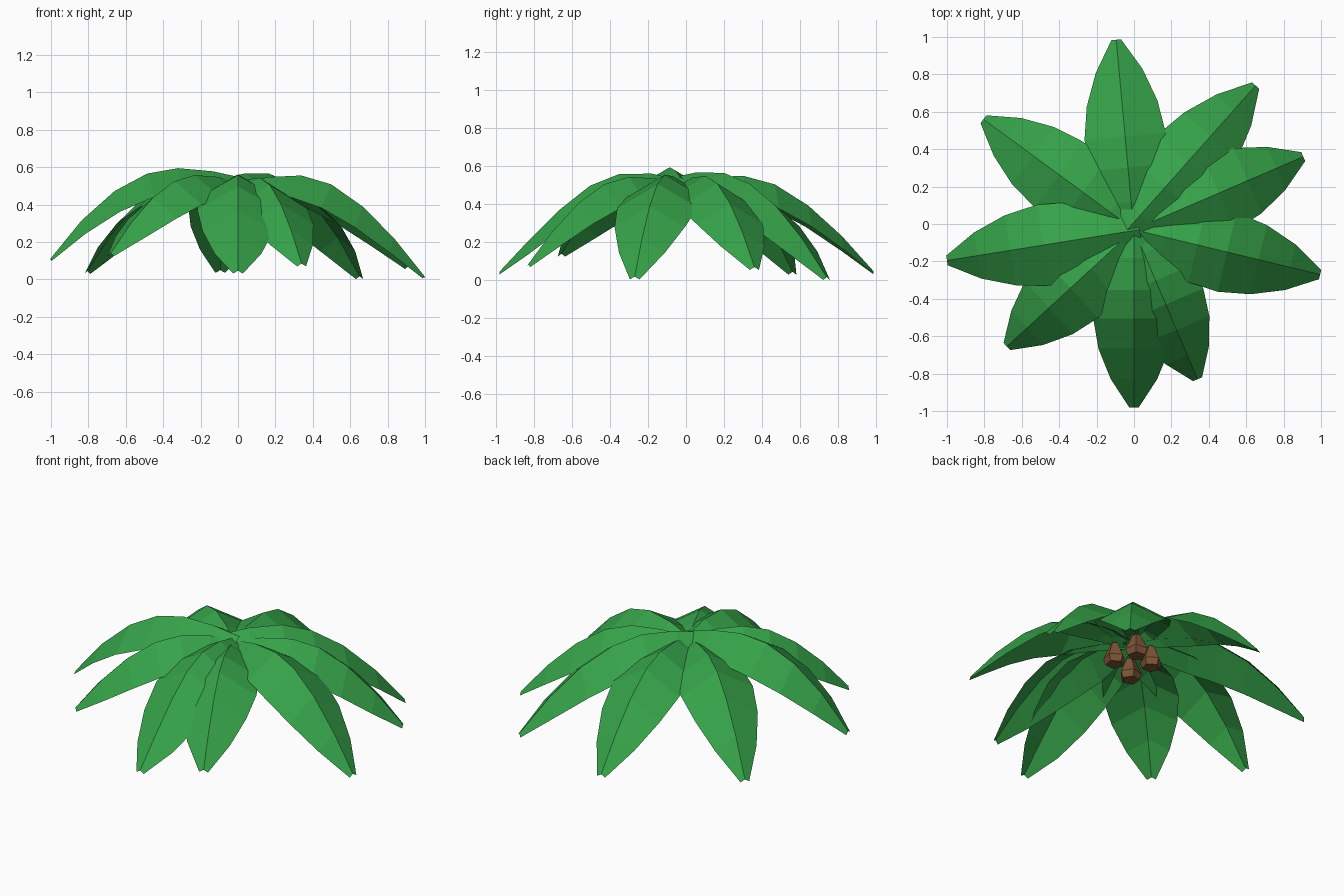
import bpy, bmesh, math
from mathutils import Vector

cube = bpy.data.objects.get("Cube")
if cube:
    bpy.data.objects.remove(cube, do_unlink=True)


def make_material(name, color):
    mat = bpy.data.materials.new(name)
    mat.use_nodes = True
    mat.diffuse_color = color
    mat.node_tree.nodes["Principled BSDF"].inputs["Base Color"].default_value = color
    return mat


green = make_material("leaf green", (0.036, 0.362, 0.066, 1))
brown = make_material("husk brown", (0.205, 0.09, 0.037, 1))


def finish(bm, name, mat):
    mesh = bpy.data.meshes.new(name)
    bm.to_mesh(mesh)
    bm.free()
    mesh.materials.append(mat)
    obj = bpy.data.objects.new(name, mesh)
    bpy.context.collection.objects.link(obj)
    return obj


# Shared leaf shape: distance along, relative height, half width
PROFILE = [(0, .89, .045), (.16, .965, .13), (.34, 1, .205), (.5, .94, .218),
           (.67, .745, .19), (.84, .42, .125), (1, 0, .026)]
FOLD = 0.58  # how far the edges hang below the ridge, per half width


def make_leaf(name, start, tip, tip_z, peak, sag, lift=0):
    along = Vector(tip) - Vector(start)
    side = Vector((-along.y, along.x, 0)).normalized()
    bm = bmesh.new()
    rows = []
    for s, g, w in PROFILE:
        p = (Vector(start) + along * s).to_3d()
        p.z = tip_z + (peak - tip_z) * g
        p.z += lift * max(0, 1 - 2 * s) - sag * math.sin(math.pi * s * s)
        hang = Vector((0, 0, w * FOLD))
        rows.append([bm.verts.new(p + side * w - hang), bm.verts.new(p),
                     bm.verts.new(p - side * w - hang)])
    for a, b in zip(rows, rows[1:]):
        for k in range(2):
            bm.faces.new((a[k], a[k + 1], b[k + 1], b[k]))
    return finish(bm, name, green)


# Crown of leaves: start, tip, tip height, peak height, sag, raised base
HUB = (0.0, -0.03)
LEAVES = [
    ((0, -.05), (-.095, .985), .05, .564, .04),
    ((-.08, -.08), (.65, .74), .017, .565, .03, .035),
    (HUB, (.905, .36), .07, .56, .03),
    (HUB, (.995, -.27), .02, .57, .04),
    (HUB, (.34, -.83), .085, .555, .03),
    (HUB, (0, -.98), .047, .587, .08),
    (HUB, (-.68, -.655), .14, .565, .02),
    ((.03, -.03), (-1, -.195), .115, .595, 0),
    (HUB, (-.805, .56), .045, .555, .02),
]
for n, spec in enumerate(LEAVES, 1):
    make_leaf(f"leaf_{n}", *spec)


# Faceted nuts hanging under the crown
SIDES = 5


def make_nut(name, x, y, z, turn):
    bm = bmesh.new()
    rings = []
    for r, h in [(.052, -.06), (.066, -.02), (.024, .075)]:
        ring = []
        for k in range(SIDES):
            a = turn + k * math.tau / SIDES
            ring.append(bm.verts.new((x + r * math.cos(a), y + r * math.sin(a), z + h)))
        rings.append(ring)
    for low, high in zip(rings, rings[1:]):
        for k in range(SIDES):
            j = (k + 1) % SIDES
            bm.faces.new((low[k], low[j], high[j], high[k]))
    bm.faces.new(rings[0][::-1])
    bm.faces.new(rings[-1])
    return finish(bm, name, brown)


for n, (x, y) in enumerate([(.095, -.06), (.06, .095), (-.09, -.14), (-.09, .045)], 1):
    make_nut(f"nut_{n}", x, y, .398, n * 0.4)
